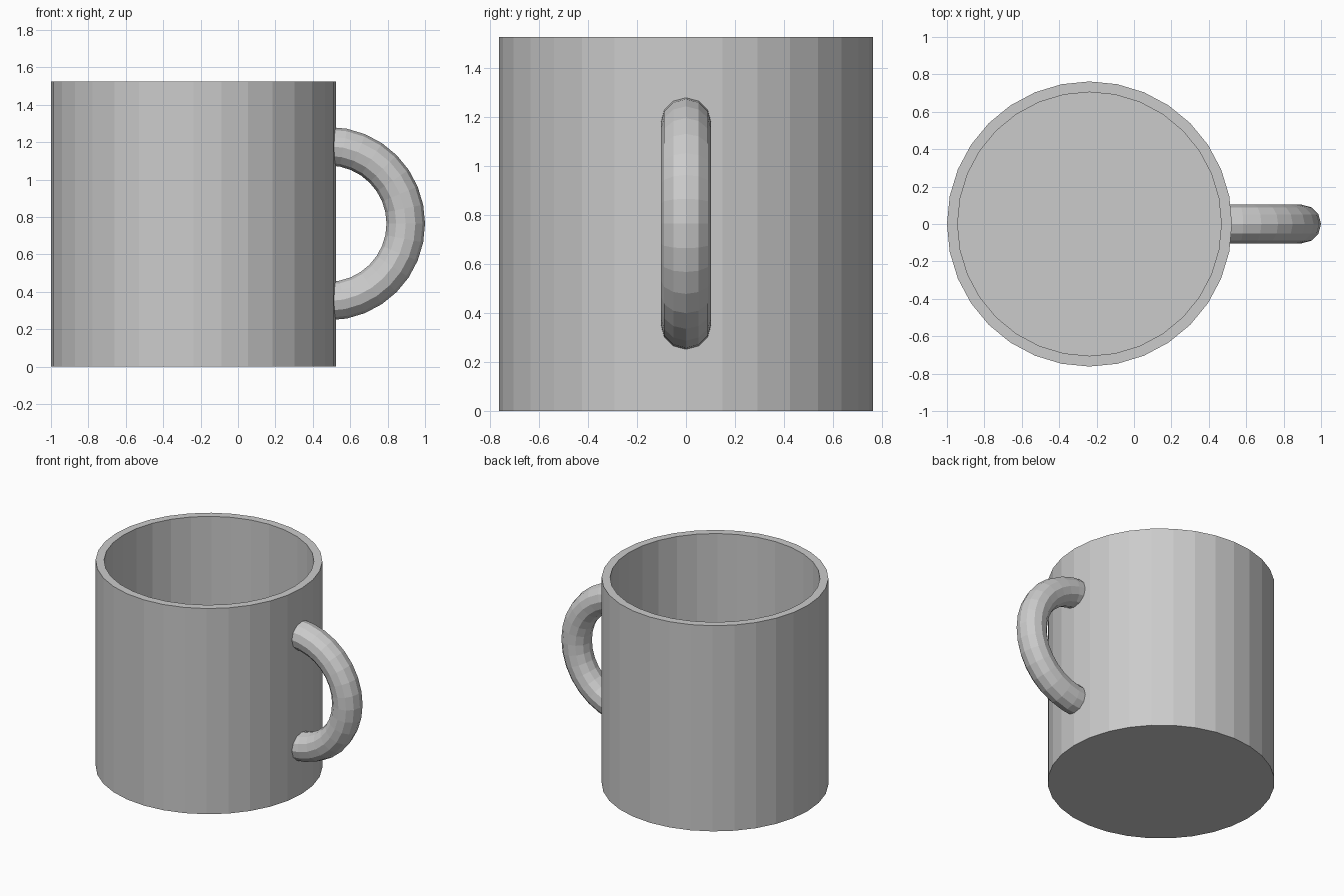
import bpy, bmesh
from math import pi, cos, sin

if "Cube" in bpy.data.objects:
    bpy.data.objects.remove(bpy.data.objects["Cube"])

CX = -0.238      # cup axis
SIDES = 32


def make_object(name, bm):
    bmesh.ops.recalc_face_normals(bm, faces=bm.faces)
    mesh = bpy.data.meshes.new(name)
    bm.to_mesh(mesh)
    bm.free()
    obj = bpy.data.objects.new(name, mesh)
    bpy.context.collection.objects.link(obj)
    return obj


def loft(name, rings):
    """Join equal-length point rings with quads and cap both ends."""
    bm = bmesh.new()
    loops = [[bm.verts.new(p) for p in ring] for ring in rings]
    n = len(loops[0])
    for a, b in zip(loops, loops[1:]):
        for i in range(n):
            j = (i + 1) % n
            bm.faces.new((a[i], a[j], b[j], b[i]))
    bm.faces.new(loops[0])
    bm.faces.new(loops[-1])
    return make_object(name, bm)


# Cup: outer wall, flat rim, inner wall and floor
profile = [(0.762, 0), (0.762, 1.525), (0.705, 1.525), (0.705, 0.06)]
loft("cup_body", [
    [(CX + r * cos(2 * pi * i / SIDES), r * sin(2 * pi * i / SIDES), z)
     for i in range(SIDES)]
    for r, z in profile])

# Handle: half torus whose ends are buried in the cup wall
HX, HZ, MAJOR, MINOR = 0.483, 0.765, 0.414, 0.103
STEPS, TUBE = 16, 12
rings = []
for s in range(STEPS + 1):
    a = -pi / 2 + pi * s / STEPS
    ring = []
    for t in range(TUBE):
        b = 2 * pi * t / TUBE
        r = MAJOR + MINOR * cos(b)
        ring.append((HX + r * cos(a), MINOR * sin(b), HZ + r * sin(a)))
    rings.append(ring)
loft("handle", rings)
